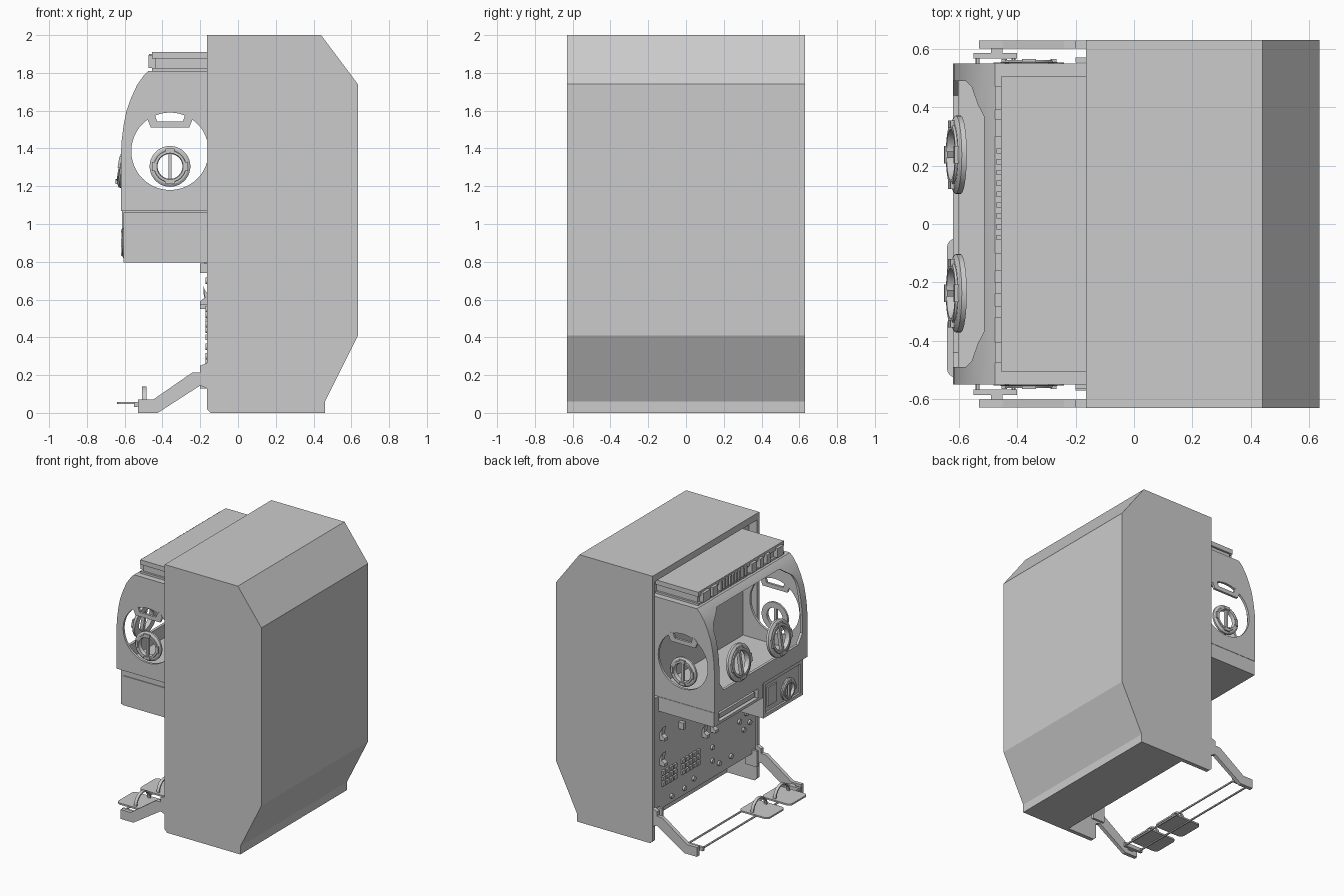
import bpy, bmesh, math
from mathutils import Matrix, Vector

if "Cube" in bpy.data.objects:
    bpy.data.objects.remove(bpy.data.objects["Cube"])

grey = bpy.data.materials.new("light_grey")
grey.diffuse_color = (0.6, 0.6, 0.6, 1)
grey.use_nodes = True
grey.node_tree.nodes["Principled BSDF"].inputs["Base Color"].default_value = grey.diffuse_color


def finish(name, bm, smooth=False):
    bmesh.ops.recalc_face_normals(bm, faces=bm.faces)
    me = bpy.data.meshes.new(name)
    bm.to_mesh(me)
    bm.free()
    me.materials.append(grey)
    ob = bpy.data.objects.new(name, me)
    bpy.context.collection.objects.link(ob)
    if smooth:
        shade(ob)
    return ob


def activate(ob):
    bpy.ops.object.select_all(action='DESELECT')
    ob.select_set(True)
    bpy.context.view_layer.objects.active = ob


def shade(ob):
    activate(ob)
    bpy.ops.object.shade_smooth_by_angle(angle=math.radians(30))


def add_box(bm, x0, x1, y0, y1, z0, z1):
    m = Matrix.Translation(((x0 + x1) / 2, (y0 + y1) / 2, (z0 + z1) / 2)) @ \
        Matrix.Diagonal((abs(x1 - x0), abs(y1 - y0), abs(z1 - z0), 1))
    bmesh.ops.create_cube(bm, size=1, matrix=m)


def boxes(name, *dims):
    bm = bmesh.new()
    for d in dims:
        add_box(bm, *d)
    return finish(name, bm)


def prism(name, pts, a, b, axis='y', smooth=False):
    """Extrude a 2D outline: (x,z) along y, (y,z) along x, (x,y) along z."""
    put = {'y': lambda p, h: (p[0], h, p[1]), 'x': lambda p, h: (h, p[0], p[1]),
           'z': lambda p, h: (p[0], p[1], h)}[axis]
    bm = bmesh.new()
    lo = [bm.verts.new(put(p, a)) for p in pts]
    hi = [bm.verts.new(put(p, b)) for p in pts]
    bm.faces.new(lo)
    bm.faces.new(hi)
    for i in range(len(pts)):
        j = (i + 1) % len(pts)
        bm.faces.new((lo[i], lo[j], hi[j], hi[i]))
    return finish(name, bm, smooth)


def cut(ob, *cutters):
    for c in cutters:
        m = ob.modifiers.new("cut", 'BOOLEAN')
        m.operation, m.solver, m.object = 'DIFFERENCE', 'EXACT', c
        activate(ob)
        bpy.ops.object.modifier_apply(modifier=m.name)
        bpy.data.objects.remove(c, do_unlink=True)


def circle(cx, cy, r, n=48):
    return [(cx + r * math.cos(2 * math.pi * i / n), cy + r * math.sin(2 * math.pi * i / n)) for i in range(n)]


def add_ring(bm, prof, n=40):
    """Spin a closed (radius, height) outline about z."""
    rows = [[bm.verts.new((r * math.cos(2 * math.pi * i / n), r * math.sin(2 * math.pi * i / n), h))
             for r, h in prof] for i in range(n)]
    for i in range(n):
        a, b = rows[i], rows[(i + 1) % n]
        for k in range(len(prof)):
            l = (k + 1) % len(prof)
            bm.faces.new((a[k], b[k], b[l], a[l]))


def port(name, loc, normal, s):
    """Round glove port: stepped ring, four clamps and an upright bar."""
    bm = bmesh.new()
    add_ring(bm, [(.108, -.012), (.108, .002), (.095, .01), (.085, .01), (.083, .016),
                  (.07, .016), (.066, .008), (.066, -.012)])
    add_box(bm, -.009, .009, -.068, .068, -.006, .014)
    for i in range(4):
        a = i * math.pi / 2
        c, d = .084 * math.cos(a), .084 * math.sin(a)
        w, h = (.01, .024) if i % 2 == 0 else (.024, .01)
        add_box(bm, c - w, c + w, d - h, d + h, 0, .02)
    z = Vector(normal).normalized()
    x = Vector((0, 0, 1)).cross(z).normalized()
    y = z.cross(x)
    m = Matrix((x, y, z)).transposed().to_4x4()
    bm.transform(Matrix.Translation(loc) @ m @ Matrix.Scale(s, 4))
    return finish(name, bm, True)


# Rack cabinet, hollow behind the work chamber and open at the bottom front
rack = prism("rack_cabinet", [(-.165, 2), (.44, 2), (.635, 1.74), (.635, .41), (.46, .06),
                              (.46, 0), (-.145, 0), (-.165, .02)], -.63, .63)
cut(rack, boxes("c1", (-.3, -.1, -.6, .6, .1, 1.95)), boxes("c2", (-.3, .08, -.6, .6, -.1, .2)))

# Work chamber shell with a curved front, front window and round side windows
outer = [(-.1, 1.07), (-.62, 1.07), (-.62, 1.36), (-.616, 1.44), (-.606, 1.52), (-.59, 1.6),
         (-.565, 1.67), (-.535, 1.735), (-.5, 1.785), (-.475, 1.81), (-.1, 1.81)]
inner = [(-.05, 1.1), (-.6, 1.1), (-.6, 1.36), (-.596, 1.44), (-.586, 1.52), (-.57, 1.6),
         (-.545, 1.67), (-.515, 1.73), (-.475, 1.785), (-.05, 1.785)]
hood = prism("chamber_shell", outer, -.55, .55)
window = [(-.37, 1.765), (.37, 1.765), (.47, 1.69), (.49, 1.64), (.49, 1.27), (.44, 1.2),
          (-.44, 1.2), (-.49, 1.27), (-.49, 1.64), (-.47, 1.69)]
cut(hood, prism("c3", inner, -.532, .532), prism("c4", window, -.8, -.45, 'x'),
    prism("c5", circle(-.36, 1.385, .205), -.8, .8))
shade(hood)

# Side and front glove ports, and grips in the side windows
grip = [(-.48, 1.555), (-.462, 1.512), (-.258, 1.512), (-.24, 1.555), (-.255, 1.575), (-.278, 1.585),
        (-.292, 1.542), (-.428, 1.542), (-.442, 1.585), (-.465, 1.575)]
for s, side in ((1, "left"), (-1, "right")):
    port("side_port_" + side, (-.36, s * .545, 1.305), (0, s, 0), 1.0)
    port("front_port_" + side, (-.608, s * .237, 1.325), (-1, 0, .16), 1.24)
    prism("window_grip_" + side, grip, s * .535, s * .552)

# Top light unit with a row of controls on its front
boxes("top_unit", (-.455, -.1, -.505, .505, 1.81, 1.825), (-.44, -.1, -.49, .49, 1.825, 1.875),
      (-.455, -.1, -.505, .505, 1.875, 1.91))
bm = bmesh.new()
for y, w in ((.43, .04), (.33, .03), (-.13, .03), (-.22, .02), (-.3, .02), (-.44, .035)):
    add_box(bm, -.475, -.43, y - w, y + w, 1.825, 1.895)
for i in range(9):
    y = .25 - i * .037
    add_box(bm, -.47, -.43, y - .009, y + .009, 1.83, 1.9)
finish("top_unit_controls", bm)

# Lower left unit with a slot and a pale tray
slot = boxes("slot_unit", (-.615, -.1, -.03, .55, .96, 1.068))
cut(slot, boxes("c6", (-.7, -.58, .03, .49, .98, 1.05)))
boxes("slot_tray", (-.605, -.57, .05, .47, .995, 1.03))

# Airlock drawer with framed front and round latch
drawer = boxes("airlock_drawer", (-.605, -.1, -.515, -.05, .795, 1.06))
cut(drawer, boxes("c7", (-.7, -.59, -.49, -.08, .82, 1.035)))
boxes("drawer_side_plate", (-.585, -.165, -.521, -.51, .795, 1.015))
port("drawer_latch", (-.605, -.35, .9), (-1, 0, 0), .75)
boxes("drawer_label_plate", (-.6, -.585, -.22, -.11, .86, 1.0))

# Control panel below the chamber
P = -.158
boxes("control_panel", (P, -.1, -.598, .598, .22, 1.07))
bm = bmesh.new()
for y0, cols in ((.5, 4), (.27, 5)):
    for i in range(cols):
        for j in range(3):
            y, z = y0 - i * .045, .4 + j * .042
            add_box(bm, P - .015, P + .01, y - .017, y + .017, z - .015, z + .015)
finish("keypads", bm)
for i, (y, z) in enumerate(((.52, .75), (.52, .56), (.02, .58), (-.08, .58))):
    prism("switch_lever_%d" % i, [(P, z - .01), (-.2, z - .01), (-.2, z + .012), (-.175, z + .03),
                                  (-.185, z + .09), (P, z + .04)], y - .018, y + .018)
bm = bmesh.new()
for y, z in ((-.08, .45), (-.08, .35), (-.4, .52), (-.48, .55), (-.45, .44), (-.52, .47), (-.4, .7),
             (.4, .27), (.25, .27), (.14, .3), (-.16, .3), (-.3, .3)):
    m = Matrix.Translation((P, y, z)) @ Matrix.Rotation(math.pi / 2, 4, 'Y')
    bmesh.ops.create_cone(bm, cap_ends=True, segments=16, radius1=.017, radius2=.017, depth=.03, matrix=m)
finish("panel_knobs", bm, True)
boxes("panel_brackets", *[(-.2, P, y - .015, y + .015, .74, .79) for y in (.3, -.2, -.55)])

# Foot restraint arms and brackets
arm = [(-.15, .27), (-.2, .25), (-.2, .215), (-.24, .215), (-.45, .07), (-.53, .07), (-.53, 0),
       (-.425, 0), (-.2, .145), (-.165, .13), (-.15, .13)]
for s, side in ((1, "left"), (-1, "right")):
    prism("foot_arm_" + side, arm, s * .6, s * .628)
    boxes("foot_bracket_" + side, (-.55, -.4, s * .566, s * .585, .03, .058),
          (-.49, -.45, s * .58, s * .605, .03, .058))
    boxes("hinge_" + side, (-.2, -.1, s * .552, s * .57, .13, .25))

# Cross bars of the foot rest
bm = bmesh.new()
for x in (-.535, -.412):
    m = Matrix.Translation((x, 0, .044)) @ Matrix.Rotation(math.pi / 2, 4, 'X')
    bmesh.ops.create_cone(bm, cap_ends=True, segments=12, radius1=.007, radius2=.007, depth=1.15, matrix=m)
finish("foot_bars", bm, True)

# Foot plates with rounded corners and toe straps
for yc, side in ((-.155, "left"), (-.42, "right")):
    w, r = .105, .03
    pts = []
    for cx, cy, a0 in ((-.43, yc + w - r, 0), (-.61, yc + w - r, 90), (-.61, yc - w + r, 180), (-.43, yc - w + r, 270)):
        for k in range(5):
            a = math.radians(a0 + k * 22.5)
            pts.append((cx + r * math.cos(a), cy + r * math.sin(a)))
    prism("foot_plate_" + side, pts, .046, .058, 'z')
    arc = [math.pi * k / 16 for k in range(17)]
    band = [(yc + .085 * math.cos(a), .055 + .085 * math.sin(a)) for a in arc] + \
           [(yc + .075 * math.cos(a), .055 + .075 * math.sin(a)) for a in reversed(arc)]
    prism("toe_strap_" + side, band, -.507, -.485, 'x', True)
